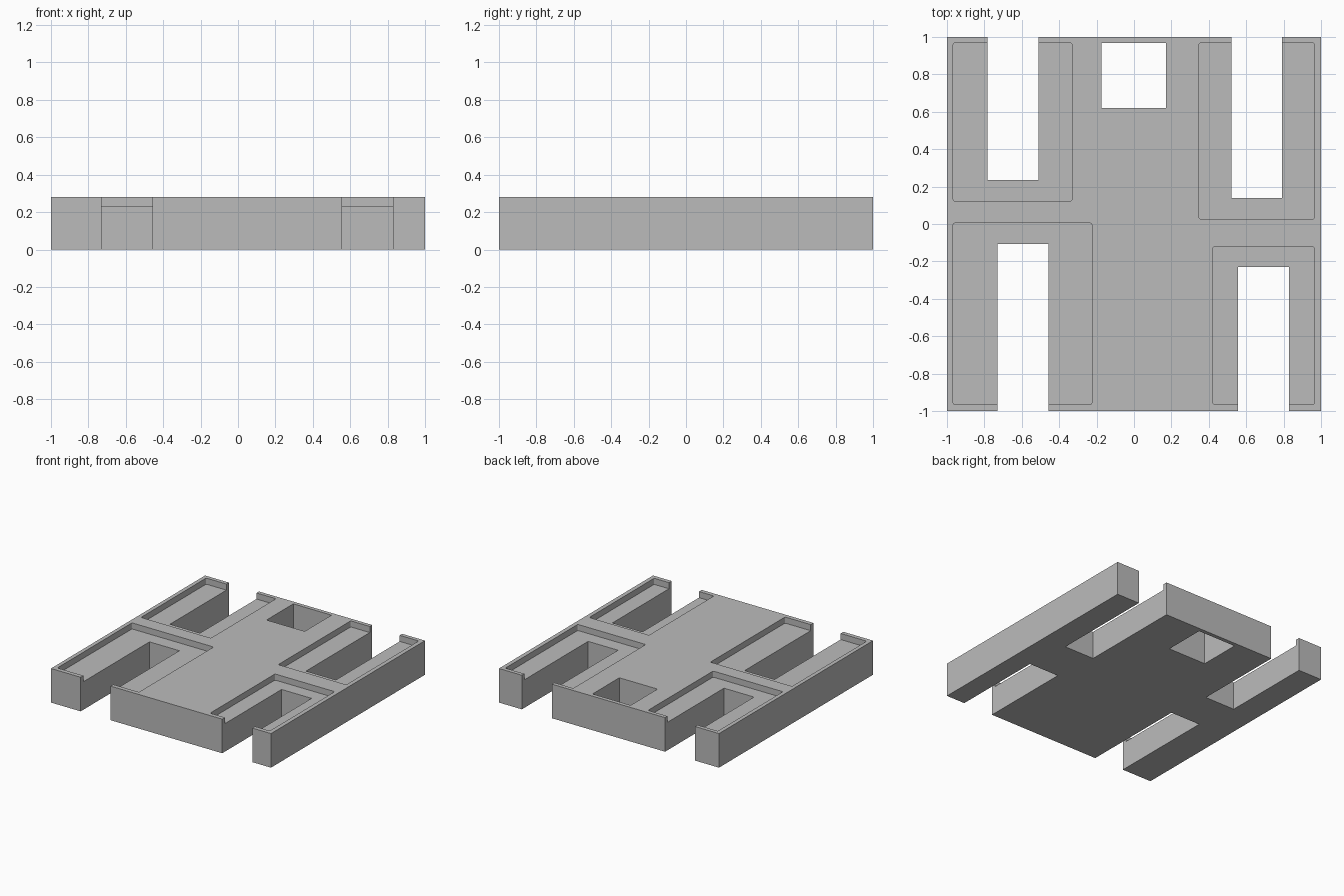
import bpy
import bmesh

HEIGHT = 0.28
POCKET_FLOOR = 0.23
OVER = 0.1  # cutter overshoot past the outer faces

default = bpy.data.objects.get("Cube")
if default:
    bpy.data.objects.remove(default, do_unlink=True)

grey = bpy.data.materials.new("plain grey")
grey.use_nodes = True
grey.diffuse_color = (0.5, 0.5, 0.5, 1)
grey.node_tree.nodes["Principled BSDF"].inputs["Base Color"].default_value = (0.5, 0.5, 0.5, 1)


def box(name, x0, x1, y0, y1, z0, z1, corner=0):
    """Box from its limits, with optional rounded upright corners."""
    bm = bmesh.new()
    bmesh.ops.create_cube(bm, size=1)
    for v in bm.verts:
        v.co.x = x1 if v.co.x > 0 else x0
        v.co.y = y1 if v.co.y > 0 else y0
        v.co.z = z1 if v.co.z > 0 else z0
    if corner:
        upright = [e for e in bm.edges
                   if abs(e.verts[0].co.z - e.verts[1].co.z) > 0.01]
        bmesh.ops.bevel(bm, geom=upright, offset=corner, segments=3,
                        profile=0.5, affect='EDGES')
    mesh = bpy.data.meshes.new(name)
    bm.to_mesh(mesh)
    bm.free()
    mesh.materials.append(grey)
    obj = bpy.data.objects.new(name, mesh)
    bpy.context.collection.objects.link(obj)
    return obj


def cut(target, cutter):
    """Subtract the cutter from the target, then discard it."""
    cutter.hide_render = True
    mod = target.modifiers.new("cut", 'BOOLEAN')
    mod.operation = 'DIFFERENCE'
    mod.solver = 'EXACT'
    mod.object = cutter
    bpy.context.view_layer.objects.active = target
    bpy.ops.object.modifier_apply(modifier=mod.name)
    bpy.data.objects.remove(cutter, do_unlink=True)


# Square slab
plate = box("slotted_plate", -1, 1, -1, 1, 0, HEIGHT)

# Shallow corner pockets, leaving a thin rim around the slab
pockets = {
    "front_right_pocket": (-0.967, -0.225, -0.965, 0.005),
    "front_left_pocket": (0.422, 0.965, -0.965, -0.122),
    "back_right_pocket": (-0.967, -0.332, 0.122, 0.968),
    "back_left_pocket": (0.347, 0.965, 0.027, 0.968),
}
for name, limits in pockets.items():
    cut(plate, box(name, *limits, POCKET_FLOOR, HEIGHT + OVER, corner=0.01))

# Through slots open to the front or back edge, and one closed window
openings = {
    "front_right_slot": (-0.73, -0.458, -1 - OVER, -0.107),
    "front_left_slot": (0.557, 0.83, -1 - OVER, -0.23),
    "back_right_slot": (-0.783, -0.51, 0.235, 1 + OVER),
    "back_left_slot": (0.52, 0.792, 0.14, 1 + OVER),
    "back_window": (-0.175, 0.172, 0.62, 0.968),
}
for name, limits in openings.items():
    cut(plate, box(name, *limits, -OVER, HEIGHT + OVER))
